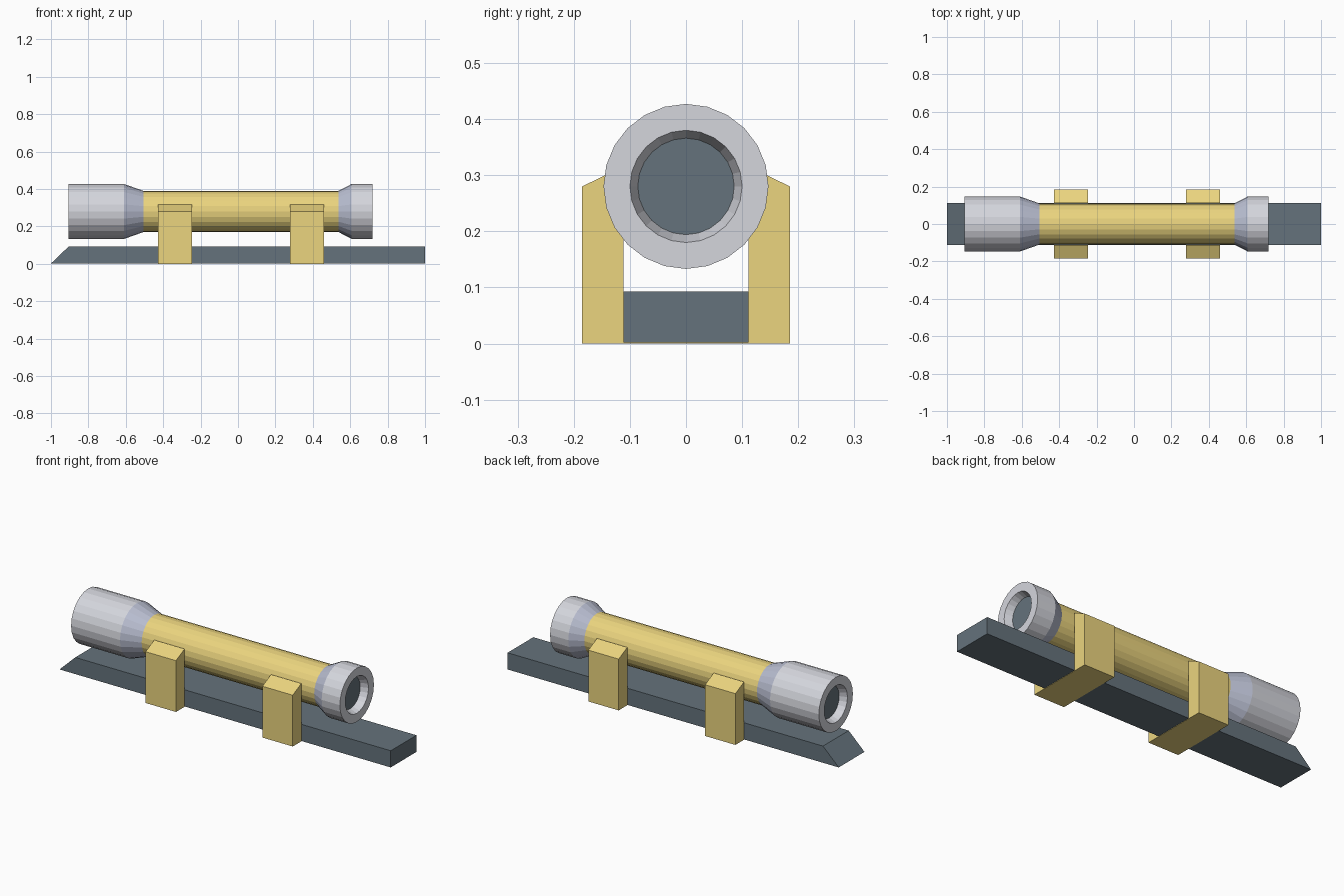
import bpy
from math import sin, cos, pi

if "Cube" in bpy.data.objects:
    bpy.data.objects.remove(bpy.data.objects["Cube"])

SIDES = 24
AXIS_Z = 0.28


def material(name, rgb):
    m = bpy.data.materials.new(name)
    m.diffuse_color = (*rgb, 1)
    m.use_nodes = True
    m.node_tree.nodes["Principled BSDF"].inputs["Base Color"].default_value = m.diffuse_color
    return m


SLATE = material("slate", (0.13, 0.17, 0.20))
GOLD = material("gold", (0.83, 0.66, 0.21))
SILVER = material("silver", (0.66, 0.67, 0.72))
PALE_BLUE = material("pale_blue", (0.48, 0.51, 0.63))


def make_object(name, verts, faces, mat):
    mesh = bpy.data.meshes.new(name)
    mesh.from_pydata(verts, [], faces)
    mesh.materials.append(mat)
    obj = bpy.data.objects.new(name, mesh)
    bpy.context.collection.objects.link(obj)
    return obj


def lathe(name, profile, mat):
    """Revolve (x, radius) points about the tube axis; profile runs towards +x outside."""
    verts = [(x, r * cos(2 * pi * k / SIDES), AXIS_Z + r * sin(2 * pi * k / SIDES))
             for x, r in profile for k in range(SIDES)]
    faces = []
    for i in range(len(profile) - 1):
        for k in range(SIDES):
            a, b = i * SIDES + k, i * SIDES + (k + 1) % SIDES
            faces.append((a, a + SIDES, b + SIDES, b)[::-1])
    return make_object(name, verts, faces, mat)


def disc(name, x, r, facing, mat):
    ring = [(x, r * cos(2 * pi * k / SIDES), AXIS_Z + r * sin(2 * pi * k / SIDES))
            for k in range(SIDES)]
    return make_object(name, ring, [tuple(range(SIDES))[::facing]], mat)


def prism(name, profile, place, lo, hi, mat):
    """Extrude a 2D profile between lo and hi; place maps (u, v, depth) to xyz."""
    n = len(profile)
    verts = [place(u, v, d) for d in (lo, hi) for u, v in profile]
    faces = [tuple(range(n))[::-1], tuple(range(n, 2 * n))]
    faces += [(i, (i + 1) % n, n + (i + 1) % n, n + i) for i in range(n)]
    return make_object(name, verts, faces, mat)


# Base rail with one slanted end, its underside just above the clamp bottoms
prism("rail", [(-1, 0.002), (-0.905, 0.093), (1, 0.093), (1, 0.002)],
      lambda u, v, d: (u, d, v), -0.111, 0.111, SLATE)

# U-shaped clamps wrapping under the rail
half = [(0.185, 0), (0.185, 0.28), (0.111, 0.316), (0.111, 0.05)]
clamp = half + [(-y, z) for y, z in reversed(half)]
for name, x0 in (("rear_clamp", -0.428), ("front_clamp", 0.277)):
    prism(name, clamp, lambda u, v, d: (d, u, v), x0, x0 + 0.183, GOLD)

# Tube and its flared collars
lathe("tube", [(-0.505, 0.11), (0.537, 0.11)], GOLD)
lathe("rear_collar", [(-0.61, 0.147), (-0.505, 0.11)], PALE_BLUE)
lathe("front_collar", [(0.537, 0.11), (0.608, 0.147)], PALE_BLUE)

# End bells with bevelled recesses
lathe("rear_bell", [(-0.865, 0.086), (-0.905, 0.10), (-0.905, 0.147), (-0.61, 0.147)], SILVER)
lathe("front_bell", [(0.608, 0.147), (0.718, 0.147), (0.718, 0.10), (0.678, 0.086)], SILVER)

# Lenses
disc("rear_lens", -0.865, 0.086, -1, SLATE)
disc("front_lens", 0.678, 0.086, 1, SLATE)
